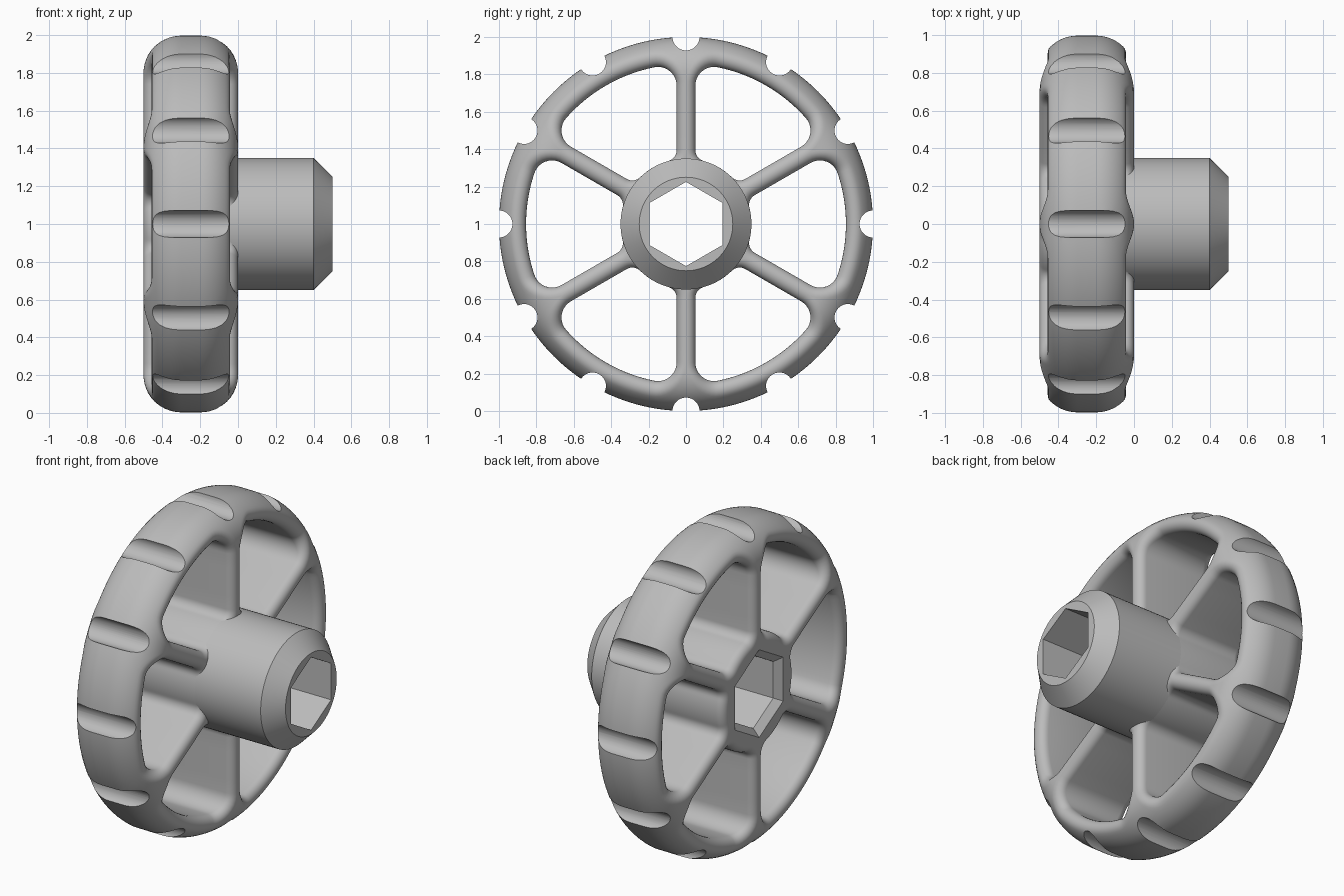
import bpy, bmesh, math
from math import sin, cos, pi, sqrt, radians
from mathutils import Vector

if "Cube" in bpy.data.objects:
    bpy.data.objects.remove(bpy.data.objects["Cube"], do_unlink=True)

grey = bpy.data.materials.new("plain grey")
grey.use_nodes = True
grey.diffuse_color = (0.5, 0.5, 0.5, 1)
grey.node_tree.nodes["Principled BSDF"].inputs["Base Color"].default_value = (0.5, 0.5, 0.5, 1)

FILLET = 0.05                  # edge rounding, also half the spoke width
CORE, TUBE = 0.8, 0.2          # rounding of the outer rim
RIM, HUB = 0.855, 0.35         # window limits
CORNER_OUT, CORNER_IN = 0.1, 0.06
BORE, BORE_BACK = 0.195, 0.235  # hexagon apothems
HALF = radians(30)


def polar(r, a):
    return Vector((r * cos(a), r * sin(a)))


def angle(v):
    return math.atan2(v.y, v.x)


def hex_radius(apothem, a):
    return apothem / cos((a + HALF) % (2 * HALF) - HALF)


def make_object(name, bm):
    bmesh.ops.remove_doubles(bm, verts=bm.verts, dist=0.0002)
    bmesh.ops.recalc_face_normals(bm, faces=bm.faces)
    mesh = bpy.data.meshes.new(name)
    bm.to_mesh(mesh)
    bm.free()
    mesh.materials.append(grey)
    ob = bpy.data.objects.new(name, mesh)
    bpy.context.collection.objects.link(ob)
    return ob


def smooth(ob):
    bpy.ops.object.select_all(action='DESELECT')
    ob.select_set(True)
    bpy.context.view_layer.objects.active = ob
    bpy.ops.object.shade_smooth_by_angle(angle=radians(30))


def steps(n):
    return [i / n for i in range(n + 1)]


def window_half():
    """Half a window outline: (point, outward normal, zone, angle, spoke position)."""
    inward = Vector((sin(HALF), -cos(HALF)))
    along = polar(1, HALF)
    b1, b2 = FILLET + CORNER_OUT, FILLET + CORNER_IN
    a1 = sqrt((RIM - CORNER_OUT) ** 2 - b1 ** 2)
    a2 = sqrt((HUB + CORNER_IN) ** 2 - b2 ** 2)
    c1, c2 = along * a1 + inward * b1, along * a2 + inward * b2
    side = HALF + pi / 2
    out = []
    for t in steps(10):
        d = polar(1, t * angle(c1))
        out.append((d * RIM, d, 'rim', t * HALF, 0))
    for t in steps(10):
        d = polar(1, angle(c1) + t * (side - angle(c1)))
        out.append((c1 + d * CORNER_OUT, d, 'spoke', HALF, 1 + t * (a1 - 1)))
    for t in steps(4):
        a = a1 + t * (a2 - a1)
        out.append((along * a + inward * FILLET, -inward, 'spoke', HALF, a))
    for t in steps(8):
        d = polar(1, side + t * (angle(c2) + pi - side))
        out.append((c2 + d * CORNER_IN, d, 'inner', HALF, (a2, t)))
    for t in steps(8):
        d = polar(1, angle(c2) * (1 - t))
        out.append((d * HUB, -d, 'hub', HALF * (1 - t), 0))
    return out


def column(p, n, zone, a, pos, apothem):
    """Points (y, z, depth) from the sector border, over the edge, to the window wall."""
    c = p + n * FILLET
    rc = c.length
    over = max(0, rc - CORE)
    dz = sqrt((TUBE - FILLET) ** 2 - over ** 2)
    phi = math.atan2(over, dz)
    drop = TUBE - dz
    radial = c.normalized()
    top = Vector((radial.x * sin(phi), radial.y * sin(phi), cos(phi)))
    wall = Vector((-n.x, -n.y, 0))
    q = c + radial * (FILLET * sin(phi))
    if zone == 'rim':
        target = 1
    elif zone == 'spoke':
        target = pos
    elif zone == 'inner':
        target = pos[0] + pos[1] * (hex_radius(apothem, 0.0 + HALF) - pos[0])
    else:
        target = hex_radius(apothem, a)
    pts = []
    # outer surface from the border to the rounded edge
    for t in steps(8)[:-1]:
        w = cos(t * pi / 2)
        r = q.length + (target - q.length) * w
        v = polar(r, angle(q) + (a - angle(q)) * w)
        h = TUBE - sqrt(max(0, TUBE ** 2 - max(0, r - CORE) ** 2))
        pts.append((v.x, v.y, h))
    # rounded window edge
    for t in steps(8):
        d = top.slerp(wall, t)
        pts.append((c.x + d.x * FILLET, c.y + d.y * FILLET, drop - d.z * FILLET))
    return pts


def make_wheel():
    bm = bmesh.new()
    outline = window_half()

    def face(*vs):
        if len(set(vs)) == len(vs):
            bm.faces.new(vs)

    for k in range(6):
        turn = k * 2 * HALF
        for mirror in (1, -1):
            def vert(x, y, z):
                y, z = y, z * mirror
                return bm.verts.new((x, y * cos(turn) - z * sin(turn),
                                     y * sin(turn) + z * cos(turn) + 1))
            cols = []
            for item in outline:
                front = [vert(-h, u, v) for u, v, h in column(*item, BORE)]
                back = [vert(h - 0.5, u, v) for u, v, h in column(*item, BORE_BACK)]
                strip = front + back[::-1]
                if item[2] == 'hub':       # bore with a chamfer at the back
                    e = polar(hex_radius(BORE, item[3]), item[3])
                    strip += [vert(-0.46, e.x, e.y)]
                cols.append((item[2], strip))
            for (za, s), (zb, t) in zip(cols, cols[1:]):
                if za != zb:
                    continue
                for i in range(len(s) - 1):
                    face(s[i], s[i + 1], t[i + 1], t[i])
                if za in ('rim', 'hub'):
                    face(s[-1], s[0], t[0], t[-1])
    return make_object("spoked_wheel", bm)


def make_hub():
    bm = bmesh.new()
    count = 96
    rings = []
    for x, r in ((0, 0), (0.5, 0), (0.5, 0.25), (0.4, HUB), (-FILLET, HUB)):
        ring = []
        for i in range(count):
            a = 2 * pi * i / count
            v = polar(r or hex_radius(BORE, a), a)
            ring.append(bm.verts.new((x, v.x, v.y + 1)))
        rings.append(ring)
    for s, t in zip(rings, rings[1:]):
        for i in range(count):
            j = (i + 1) % count
            bm.faces.new((s[i], s[j], t[j], t[i]))
    ob = make_object("hub", bm)
    return ob


# grip grooves, cut across the rim
def cut_grooves(wheel):
    bm = bmesh.new()
    for k in range(12):
        v = polar(1, k * HALF)
        made = bmesh.ops.create_cone(bm, cap_ends=True, segments=40, radius1=0.072,
                                     radius2=0.072, depth=1)["verts"]
        for p in made:
            p.co = Vector((p.co.z - 0.25, p.co.x + v.x, p.co.y + v.y + 1))
    cutter = make_object("groove_cutter", bm)
    cutter.hide_render = True
    mod = wheel.modifiers.new("grooves", 'BOOLEAN')
    mod.operation = 'DIFFERENCE'
    mod.solver = 'EXACT'
    mod.object = cutter
    bpy.context.view_layer.objects.active = wheel
    bpy.ops.object.modifier_apply(modifier=mod.name)
    bpy.data.objects.remove(cutter, do_unlink=True)


wheel = make_wheel()
cut_grooves(wheel)
smooth(wheel)
smooth(make_hub())
